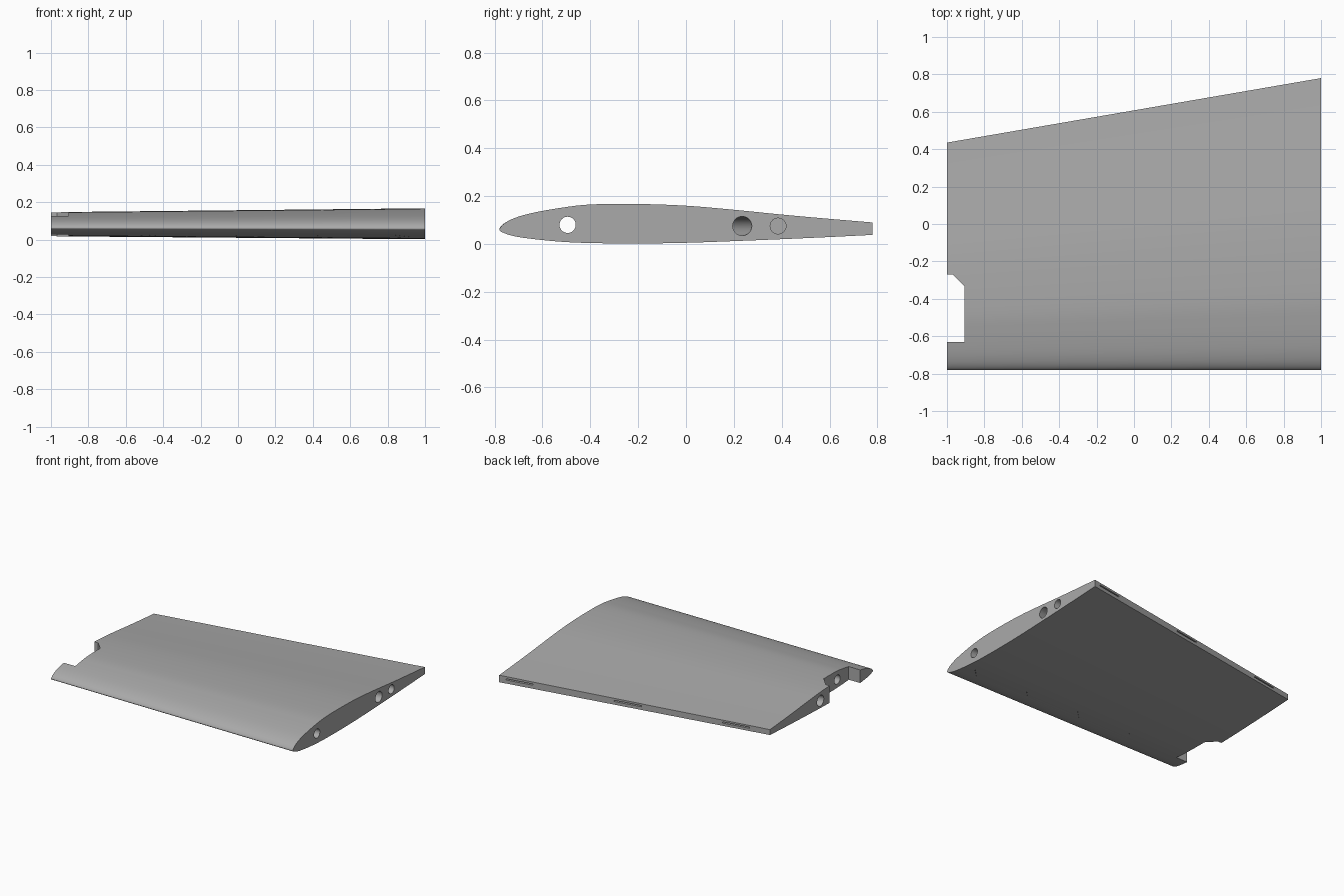
import bpy, bmesh, math
from mathutils import Vector

if "Cube" in bpy.data.objects:
    bpy.data.objects.remove(bpy.data.objects["Cube"])

grey = bpy.data.materials.new("light grey")
grey.diffuse_color = (0.4, 0.4, 0.4, 1)
grey.use_nodes = True
grey.node_tree.nodes["Principled BSDF"].inputs["Base Color"].default_value = grey.diffuse_color


def make_object(name, bm):
    bmesh.ops.recalc_face_normals(bm, faces=bm.faces)
    mesh = bpy.data.meshes.new(name)
    bm.to_mesh(mesh)
    bm.free()
    ob = bpy.data.objects.new(name, mesh)
    bpy.context.collection.objects.link(ob)
    mesh.materials.append(grey)
    return ob


def smooth_curve(pts, n=8):
    """Catmull-Rom curve through the points."""
    p = [Vector(q) for q in pts]
    p = [2 * p[0] - p[1]] + p + [2 * p[-1] - p[-2]]
    out = []
    for a, b, c, d in zip(p, p[1:], p[2:], p[3:]):
        for k in range(n):
            t = k / n
            out.append(0.5 * (2 * b + (c - a) * t + (2 * a - 5 * b + 4 * c - d) * t * t
                              + (3 * b - a - 3 * c + d) * t ** 3))
    return out + [p[-2]]


def loft(name, ring_a, ring_b):
    bm = bmesh.new()
    a = [bm.verts.new(v) for v in ring_a]
    b = [bm.verts.new(v) for v in ring_b]
    n = len(a)
    for i in range(n):
        j = (i + 1) % n
        bm.faces.new((a[i], a[j], b[j], b[i]))
    bm.faces.new(a)
    bm.faces.new(b)
    return make_object(name, bm)


# Airfoil section: distance behind the nose, height above the nose
profile = smooth_curve([
    (1.56, .03), (1.38, .045), (1.18, .063), (.98, .083), (.78, .1), (.58, .107),
    (.38, .105), (.25, .09), (.13, .068), (.06, .047), (.018, .024), (0, 0),
    (.016, -.013), (.06, -.027), (.13, -.038), (.25, -.05), (.38, -.056),
    (.58, -.058), (.78, -.055), (.98, -.048), (1.18, -.04), (1.38, -.031), (1.56, -.022)])


def section(x, scale, nose_z):
    return [(x, -.78 + p.x * scale, nose_z + p.y * scale) for p in profile]


# Tapered wing panel
wing = loft("wing_panel", section(1, 1, .06), section(-1, .779, .063))


def cut(cutter):
    cutter.hide_render = True
    mod = wing.modifiers.new(cutter.name, 'BOOLEAN')
    mod.object = cutter
    mod.operation = 'DIFFERENCE'
    mod.solver = 'EXACT'
    bpy.context.view_layer.objects.active = wing
    bpy.ops.object.modifier_apply(modifier=mod.name)
    bpy.data.objects.remove(cutter)


def tube(name, start, end, r):
    rings = [[(c[0], c[1] + r * math.cos(i * math.tau / 32), c[2] + r * math.sin(i * math.tau / 32))
              for i in range(32)] for c in (start, end)]
    return loft(name, *rings)


def box(name, a, b, width, z0, z1):
    """Upright box along the line a-b."""
    a, b = Vector(a), Vector(b)
    d = (b - a).normalized()
    s = Vector((-d.y, d.x)) * width / 2
    corners = [a + s, a - s, b - s, b + s]
    return loft(name, [(c.x, c.y, z0) for c in corners], [(c.x, c.y, z1) for c in corners])


# Servo notch at the narrow end
notch = [(-1.1, -.63), (-.905, -.63), (-.905, -.335), (-.968, -.27), (-1.1, -.27)]
cut(loft("notch", [(x, y, -.1) for x, y in notch], [(x, y, .3) for x, y in notch]))

# Spar tubes and the blind pin hole
cut(tube("front_spar_hole", (1.1, -.495, .08), (-.95, -.495, .08), .034))
cut(tube("rear_spar_hole", (1.1, .255, .075), (-1.1, -.18, .075), .04))
cut(tube("pin_hole", (1.1, .385, .075), (.85, .385, .075), .033))

# Hinge slots in the trailing edge
for x in (.85, .05, -.75):
    y = .609 + .1725 * x
    cut(box("hinge_slot", (x - .1, y - .017), (x + .1, y + .017), .16, .065, .074))

# Hairline rib grooves in the underside
for i in range(4):
    x = .93 - .455 * i
    cut(box("nose_groove", (x, -.57), (x - .15, -.72), .0015, -.05, .025))

# Smooth skin with sharp rims
bpy.ops.object.select_all(action='DESELECT')
wing.select_set(True)
bpy.context.view_layer.objects.active = wing
bpy.ops.object.shade_smooth_by_angle(angle=math.radians(30))
